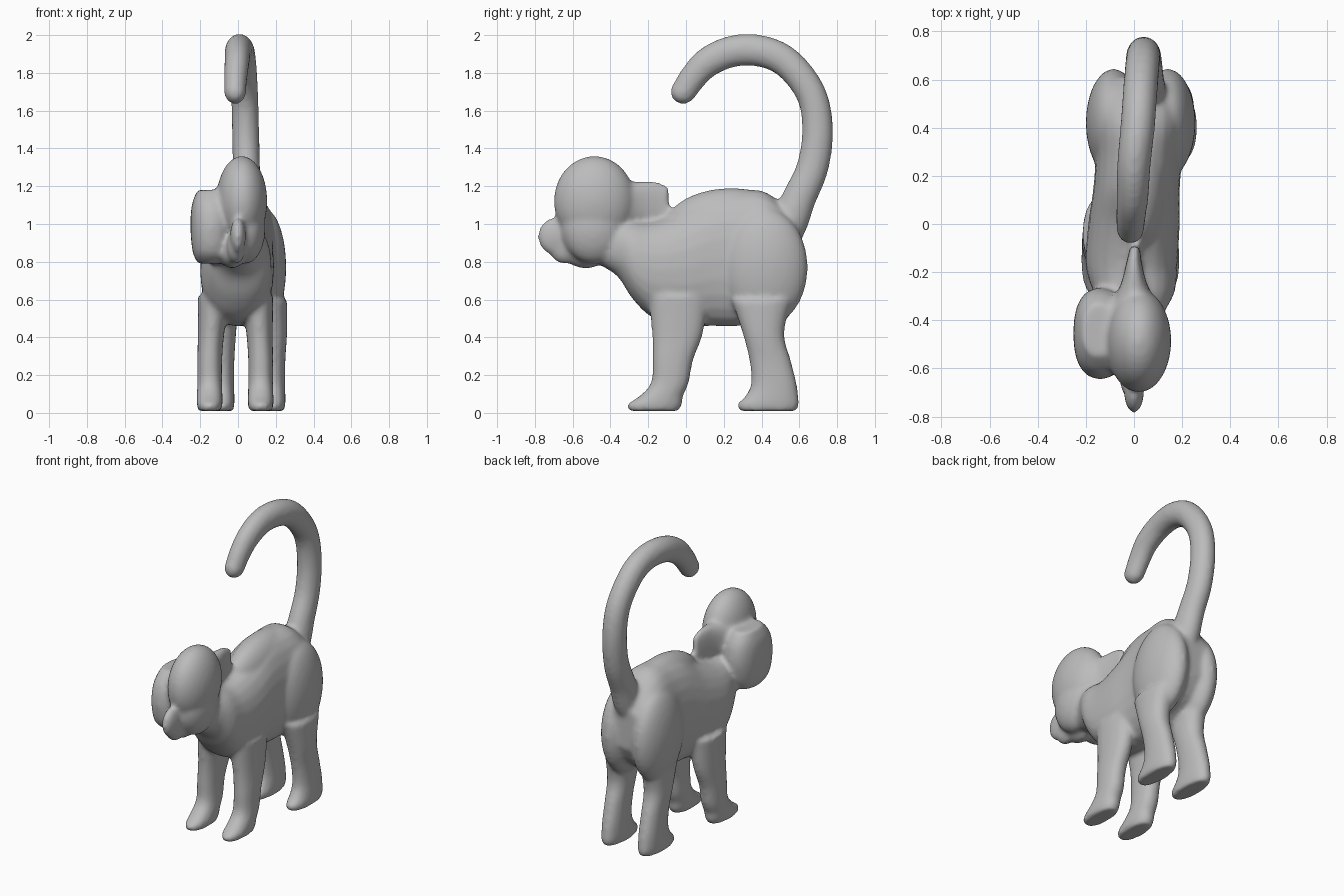
import bpy, bmesh, math
from mathutils import Vector, Matrix

if "Cube" in bpy.data.objects:
    bpy.data.objects.remove(bpy.data.objects["Cube"])

grey = bpy.data.materials.new("plain grey")
grey.use_nodes = True
grey.diffuse_color = (0.5, 0.5, 0.5, 1)
grey.node_tree.nodes["Principled BSDF"].inputs["Base Color"].default_value = (0.5, 0.5, 0.5, 1)

SIDES = 24
STEPS = 4
bm = bmesh.new()


def blob(center, radii, tilt=(0, 0, 0)):
    """Ellipsoid with optional tilt in degrees."""
    rot = Matrix.Identity(4)
    for axis, angle in zip("XYZ", tilt):
        rot = Matrix.Rotation(math.radians(angle), 4, axis) @ rot
    scale = Matrix.Diagonal((*radii, 1))
    bmesh.ops.create_uvsphere(bm, u_segments=32, v_segments=20, radius=1,
                              matrix=Matrix.Translation(center) @ rot @ scale)


def spline(keys):
    """Smooth interpolation through key tuples."""
    pts = [Vector(k) for k in keys]
    out = []
    for i in range(len(pts) - 1):
        a, b, c, d = pts[max(i - 1, 0)], pts[i], pts[i + 1], pts[min(i + 2, len(pts) - 1)]
        for s in range(STEPS):
            t = s / STEPS
            out.append(b + (c - a) * (t / 2) + (a * 2 - b * 5 + c * 4 - d) * (t * t / 2)
                       + (b * 3 - a - c * 3 + d) * (t ** 3 / 2))
    return out + [pts[-1]]


def loft(keys, up=None, power=1.0):
    """Closed skin over rings (x, y, z, half width, half depth)."""
    rows = spline(keys)
    rings = []
    for i, row in enumerate(rows):
        side = up
        if side is None:
            t = rows[min(i + 1, len(rows) - 1)] - rows[max(i - 1, 0)]
            side = Vector((0, -t[2], t[1])).normalized()
        ring = []
        for k in range(SIDES):
            a = 2 * math.pi * k / SIDES
            c, s = math.cos(a), math.sin(a)
            c = math.copysign(abs(c) ** power, c)
            s = math.copysign(abs(s) ** power, s)
            ring.append(bm.verts.new(Vector(row[:3]) + Vector((c * row[3], 0, 0)) + side * (s * row[4])))
        rings.append(ring)
    for low, high in zip(rings, rings[1:]):
        for k in range(SIDES):
            n = (k + 1) % SIDES
            bm.faces.new((low[k], low[n], high[n], high[k]))
    bm.faces.new(rings[0][::-1])
    bm.faces.new(rings[-1])


# Torso from neck to rump
loft([(0, -.45, .88, .09, .1), (0, -.36, .87, .13, .15), (0, -.28, .81, .17, .21),
      (-.01, -.17, .76, .19, .26), (0, 0, .77, .19, .31), (.01, .14, .81, .18, .35),
      (.02, .28, .82, .18, .36), (.025, .42, .84, .19, .33), (.025, .54, .83, .18, .24),
      (.025, .61, .84, .12, .13)], Vector((0, 0, 1)), .9)

# Back hump and haunches
blob((.02, .24, .99), (.13, .35, .2))
for x in (-.085, .14):
    blob((x, .42, .77), (.115, .225, .31))

# Front legs with feet
for x in (-.15, .12):
    loft([(x, -.17, .01, .06, .13), (x, -.165, .045, .068, .145), (x, -.13, .09, .068, .115),
          (x, -.085, .16, .066, .1), (x, -.07, .28, .066, .108), (x * .95, -.045, .42, .07, .135),
          (x * .85, -.04, .62, .085, .16)], Vector((0, 1, 0)), .9)

# Hind legs with feet
for x in (-.085, .185):
    loft([(x, .435, .01, .06, .15), (x, .435, .045, .066, .165), (x, .455, .09, .066, .14),
          (x, .465, .16, .065, .12), (x, .445, .28, .066, .11), (x, .41, .42, .075, .11),
          (x * .95, .4, .6, .085, .16)], Vector((0, 1, 0)), .9)

# Head: skull, side lobe, jaw, nose, rear crest
blob((.02, -.485, 1.12), (.135, .215, .24))
blob((.04, -.49, .98), (.105, .17, .19))
loft([(-.14, -.45, .79, .07, .1), (-.14, -.46, .85, .1, .16), (-.14, -.455, .98, .112, .19),
      (-.14, -.45, 1.1, .105, .17), (-.145, -.44, 1.18, .07, .11)], Vector((0, 1, 0)), .85)
blob((-.03, -.53, .85), (.07, .12, .085))
blob((0, -.69, .935), (.042, .095, .1))
blob((-.01, -.63, .88), (.05, .1, .09), (20, 0, 0))
loft([(0, -.34, 1.09, .1, .13), (0, -.25, 1.11, .055, .115),
      (0, -.16, 1.11, .032, .115), (.005, -.09, 1.1, .02, .095)], Vector((0, 0, 1)), .8)

# Tail
loft([(.04, .5, .92, .08, .1), (.05, .55, 1.02, .08, .1), (.05, .6, 1.14, .075, .09),
      (.045, .67, 1.3, .072, .085), (.04, .697, 1.5, .072, .082), (.035, .662, 1.69, .072, .08),
      (.025, .54, 1.85, .072, .082), (.015, .4, 1.915, .072, .084), (0, .25, 1.915, .07, .084),
      (-.005, .12, 1.86, .066, .08), (-.012, .04, 1.78, .062, .073), (-.015, -.01, 1.705, .058, .068)])
blob((-.015, -.015, 1.7), (.058, .068, .065))

# Fuse everything into one smooth skin
bmesh.ops.recalc_face_normals(bm, faces=bm.faces)
mesh = bpy.data.meshes.new("animal_body")
bm.to_mesh(mesh)
bm.free()
mesh.materials.append(grey)
body = bpy.data.objects.new("animal_body", mesh)
bpy.context.collection.objects.link(body)

remesh = body.modifiers.new("fuse", 'REMESH')
remesh.mode = 'VOXEL'
remesh.voxel_size = .014
remesh.use_smooth_shade = True
smooth = body.modifiers.new("soften", 'SMOOTH')
smooth.factor = .5
smooth.iterations = 8
